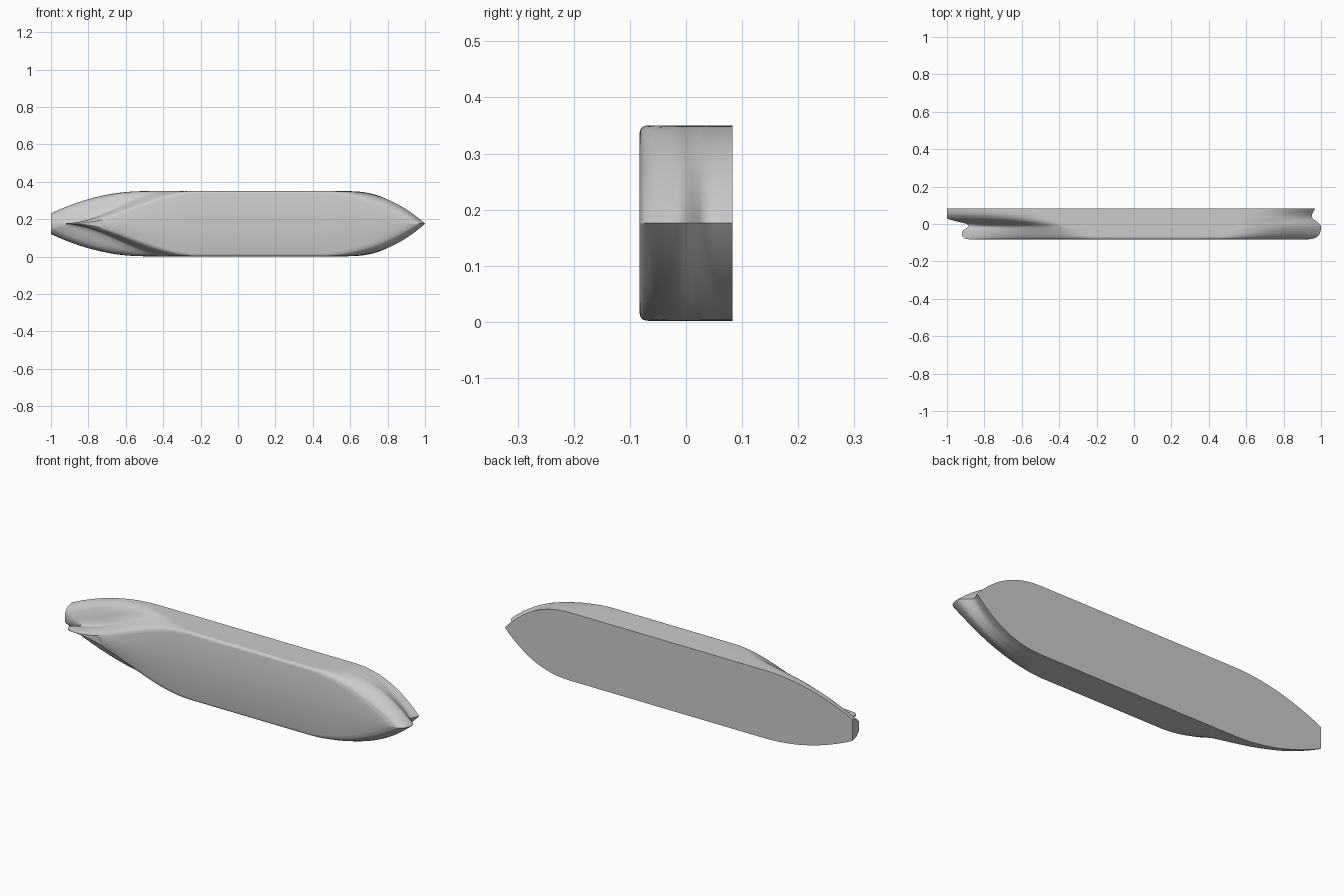
import bpy, bmesh

if "Cube" in bpy.data.objects:
    bpy.data.objects.remove(bpy.data.objects["Cube"])

CZ, BEAM, BOTTOM, BILGE = 0.176, 0.174, -0.083, 0.014
NA, NM, NF = 28, 6, 28   # aft, midship, forward divisions

# waterlines: y, stern x, stern half width, aft shoulder, aft hollowness, fore shoulder, bow x, bow fullness
KEYS = [
    (-0.083, -0.88, 0.001, -0.20, 1.00, 0.43, 0.93, 1.7),
    (-0.077, -0.905, 0.002, -0.22, 1.00, 0.46, 0.965, 1.8),
    (-0.060, -0.92, 0.003, -0.26, 1.00, 0.50, 0.988, 2.0),
    (-0.035, -0.915, 0.003, -0.31, 0.95, 0.53, 0.998, 2.2),
    (-0.012, -0.885, 0.002, -0.36, 0.80, 0.55, 1.000, 2.3),
    (0.002, -0.900, 0.004, -0.40, 0.55, 0.56, 0.990, 2.3),
    (0.014, -0.950, 0.012, -0.43, 0.30, 0.57, 0.975, 2.3),
    (0.030, -1.000, 0.025, -0.46, 0.12, 0.58, 0.955, 2.4),
    (0.050, -1.000, 0.045, -0.49, 0.03, 0.58, 0.952, 2.4),
    (0.083, -1.000, 0.055, -0.50, 0.00, 0.58, 0.968, 2.4),
]


def waterline(key):
    """Half-breadth curve at one level, stern to bow."""
    y, xs, ws, xa, hollow, xf, xb, full = key
    d = max(0.0, BOTTOM + BILGE - y)
    b = BEAM - BILGE + (BILGE ** 2 - d ** 2) ** 0.5
    pts = []
    for i in range(NA):
        t = i / NA
        f = (1 - hollow) * (1 - (1 - t) ** 2) + hollow * t * t * (3 - 2 * t)
        pts.append((xs + (xa - xs) * t, y, ws + (b - ws) * f))
    for i in range(NM):
        pts.append((xa + (xf - xa) * i / NM, y, b))
    for i in range(NF + 1):
        u = (i / NF)
        u = 1 - (1 - u) ** 1.4
        pts.append((xf + (xb - xf) * u, y, max(0.0, b * (1 - u ** full))))
    return pts


def between(k0, k1, k2, k3, t):
    """Smooth level between two key levels."""
    out = [k1[0] + (k2[0] - k1[0]) * t]
    for a, b, c, d in list(zip(k0, k1, k2, k3))[1:]:
        m1, m2 = (c - a) / 2, (d - b) / 2
        out.append((2*t**3 - 3*t*t + 1)*b + (t**3 - 2*t*t + t)*m1
                   + (3*t*t - 2*t**3)*c + (t**3 - t*t)*m2)
    out[1], out[2] = max(out[1], -1), max(out[2], 0)
    out[6] = min(out[6], 1)
    return out


levels = []
for i in range(len(KEYS) - 1):
    for s in range(3):
        levels.append(between(KEYS[max(i-1, 0)], KEYS[i], KEYS[i+1],
                              KEYS[min(i+2, len(KEYS)-1)], s / 3))
levels.append(KEYS[-1])

# Hull shell, both sides, from stacked waterlines
bm = bmesh.new()
sides = {}
for sign in (1, -1):
    sides[sign] = [[bm.verts.new((x, y, CZ + sign * h)) for x, y, h in waterline(k)] for k in levels]
up, dn = sides[1], sides[-1]
n = len(up[0])
for g in (up, dn):
    for a, b in zip(g, g[1:]):
        for j in range(n - 1):
            bm.faces.new((a[j], a[j+1], b[j+1], b[j])).smooth = True
# Transom, stern post and stem
for j in range(len(levels) - 1):
    bm.faces.new((up[j][0], up[j+1][0], dn[j+1][0], dn[j][0]))
# Flat bottom and deck
for r in (0, -1):
    for j in range(n - 1):
        bm.faces.new((up[r][j], up[r][j+1], dn[r][j+1], dn[r][j]))
bmesh.ops.remove_doubles(bm, verts=bm.verts, dist=0.0003)
bmesh.ops.recalc_face_normals(bm, faces=bm.faces)
mesh = bpy.data.meshes.new("ship_hull")
bm.to_mesh(mesh)
bm.free()
hull = bpy.data.objects.new("ship_hull", mesh)
bpy.context.collection.objects.link(hull)
bpy.context.view_layer.objects.active = hull
hull.select_set(True)
bpy.ops.object.shade_smooth_by_angle(angle=0.6)
